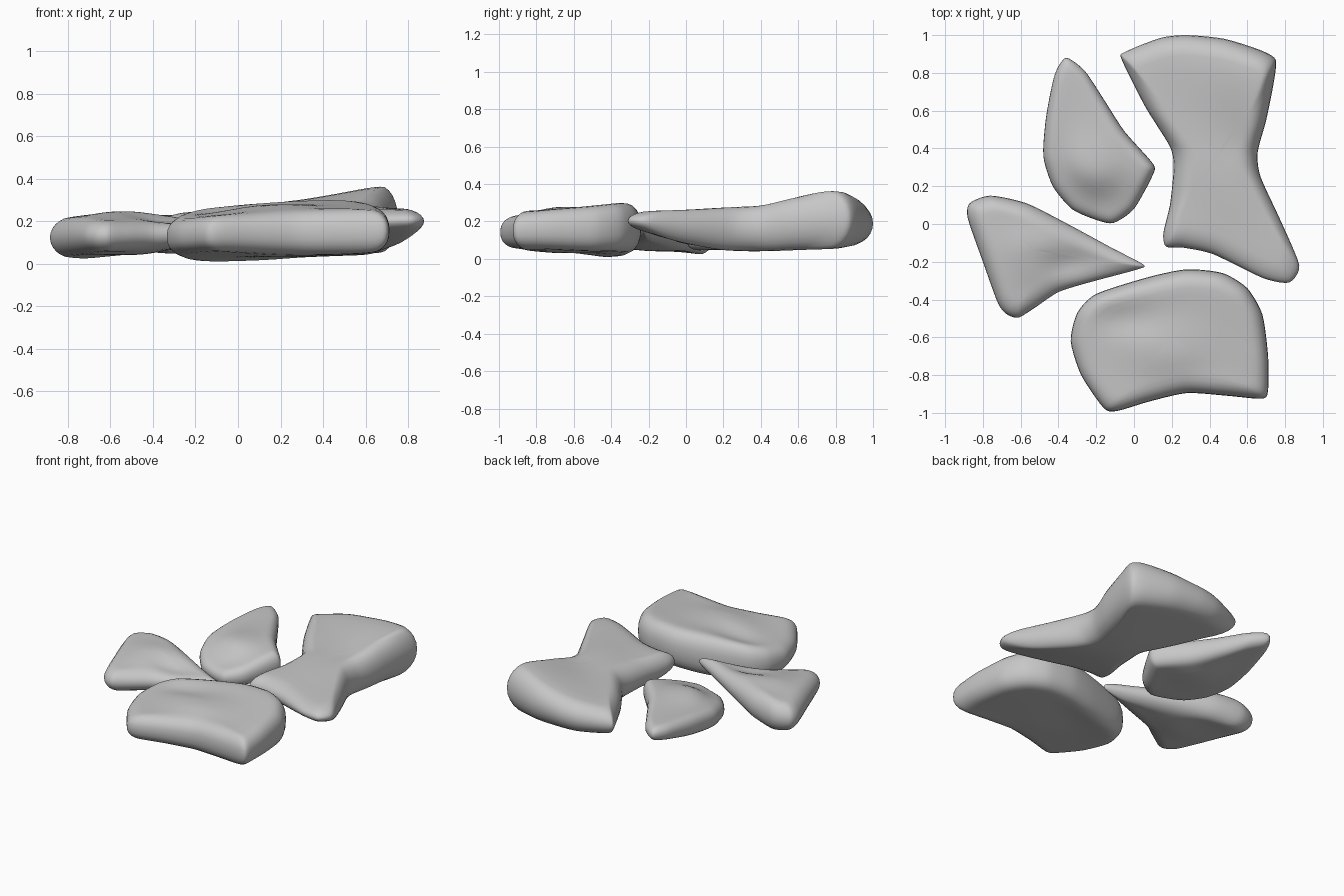
import bpy, math
from mathutils import Vector

if "Cube" in bpy.data.objects:
    bpy.data.objects.remove(bpy.data.objects["Cube"])

stone = bpy.data.materials.new("grey stone")
stone.use_nodes = True
grey = (0.57, 0.57, 0.57, 1)
stone.diffuse_color = grey
stone.node_tree.nodes["Principled BSDF"].inputs["Base Color"].default_value = grey


def smooth_loop(points, steps=5):
    """Closed curve through the points, each holding x, y, low z and high z."""
    pts = [Vector(p) for p in points]
    n = len(pts)
    loop = []
    for i in range(n):
        a, b, c, d = (pts[(i + k) % n] for k in (-1, 0, 1, 2))
        m0, m1 = (c - a) * 0.35, (d - b) * 0.35
        for s in range(steps):
            t = s / steps
            loop.append(b * (2*t**3 - 3*t*t + 1) + m0 * (t**3 - 2*t*t + t)
                        + c * (3*t*t - 2*t**3) + m1 * (t**3 - t*t))
    return loop


def power(v, p):
    return math.copysign(abs(v) ** p, v)


def blend_heights(x, y, loop, centre):
    """Low and high z, weighted by nearness to the rim and the centre."""
    total = low = high = 0
    for k, p in enumerate(loop + [centre]):
        w = ((p.x - x)**2 + (p.y - y)**2 + 0.004) ** -1.5
        if k == len(loop):
            w *= 12
        total += w
        low += w * p.z
        high += w * p.w
    return low / total, high / total


def make_stone(name, outline, centre, inset, bulge=0.9, dent=None):
    """Rounded slab: smooth broad faces joined by a soft, bulging rim."""
    loop = smooth_loop(outline)
    centre = Vector(centre)
    n = len(loop)
    middle = centre.xy
    # how far the rim reaches inward, measured square to the outline
    reach = []
    for i, p in enumerate(loop):
        along = (loop[(i + 3) % n] - loop[i - 3]).xy.normalized()
        out = p.xy - middle
        facing = abs(out.normalized().cross(along))
        reach.append(min(0.45, inset / max(0.5, facing) / out.length))
    reach = [sum(reach[(i + k) % n] for k in range(-3, 4)) / 7 for i in range(n)]
    # each ring: share of the rim inset, height -1..1, blend to the centre
    fill = [k / 7 for k in range(6, 0, -1)]
    rings = [(1, -1, f) for f in fill]
    for k in range(13):
        a = math.radians(-90 + 15 * k)
        rings.append((1 - power(math.cos(a), bulge), power(math.sin(a), bulge), 0))
    rings += [(1, 1, f) for f in reversed(fill)]

    def surface_point(x, y, h):
        low, high = blend_heights(x, y, loop, centre)
        z = (low + high) / 2 + h * (high - low) / 2
        if dent and h > 0:
            z += h * dent(x, y)
        return (x, y, z)

    verts, faces = [], []
    for rim, h, f in rings:
        for p, r in zip(loop, reach):
            spot = middle + (p.xy - middle) * (1 - rim * r) * (1 - f)
            verts.append(surface_point(spot.x, spot.y, h))
    for r in range(len(rings) - 1):
        for i in range(n):
            j = (i + 1) % n
            faces.append((r*n + i, r*n + j, r*n + n + j, r*n + n + i))
    # close both faces at the centre
    verts += [surface_point(middle.x, middle.y, h) for h in (-1, 1)]
    last = (len(rings) - 1) * n
    for i in range(n):
        j = (i + 1) % n
        faces.append((j, i, len(verts) - 2))
        faces.append((last + i, last + j, len(verts) - 1))
    mesh = bpy.data.meshes.new(name)
    mesh.from_pydata(verts, [], faces)
    mesh.materials.append(stone)
    mesh.shade_smooth()
    obj = bpy.data.objects.new(name, mesh)
    bpy.context.collection.objects.link(obj)


def hollow(x0, y0, sx, sy, depth):
    return lambda x, y: -depth * math.exp(-((x - x0) / sx)**2 - ((y - y0) / sy)**2)


# broad slab at the front
make_stone("front_slab", [
    (-.09, -.99, .06, .23), (.08, -.94, .05, .24), (.28, -.895, .04, .25),
    (.5, -.91, .04, .26), (.68, -.925, .05, .25), (.71, -.88, .06, .25),
    (.71, -.7, .05, .27), (.68, -.48, .04, .28), (.6, -.34, .04, .3),
    (.47, -.26, .035, .305), (.28, -.24, .03, .3), (.08, -.28, .005, .29),
    (-.2, -.37, 0, .28), (-.3, -.47, .02, .25), (-.335, -.62, .04, .21),
    (-.28, -.8, .05, .21), (-.16, -.975, .06, .22)],
    (.2, -.6, .03, .28), .1, .85, hollow(-.05, -.5, .2, .1, .025))

# waisted slab on the right, rising toward the back
make_stone("waisted_slab", [
    (.82, -.31, .16, .25), (.875, -.22, .14, .26), (.78, .01, .08, .26),
    (.67, .25, .04, .27), (.655, .38, .035, .29), (.7, .55, .045, .34),
    (.74, .75, .05, .37), (.75, .87, .055, .37), (.67, .92, .06, .365),
    (.48, .98, .07, .33), (.28, 1, .08, .3), (.14, .985, .08, .285),
    (-.05, .91, .09, .26), (-.065, .87, .09, .26), (.06, .62, .07, .265),
    (.19, .41, .05, .265), (.21, .3, .05, .26), (.19, .1, .06, .25),
    (.155, -.05, .08, .25), (.17, -.12, .1, .25), (.26, -.125, .1, .25),
    (.42, -.16, .11, .25), (.68, -.285, .15, .25)],
    (.44, .36, .04, .275), .11, 1)

# pointed stone between the slabs
make_stone("back_pebble", [
    (-.11, .005, .045, .15), (0, .08, .045, .18), (.1, .26, .06, .23),
    (.1, .32, .07, .24), (-.05, .49, .07, .24), (-.16, .66, .09, .23),
    (-.26, .81, .12, .23), (-.36, .88, .14, .23), (-.42, .79, .12, .23),
    (-.465, .57, .08, .22), (-.48, .36, .06, .2), (-.43, .2, .05, .17),
    (-.33, .08, .045, .15), (-.21, .025, .045, .14)],
    (-.2, .33, .045, .245), .065)

# wedge on the left, thinning toward its tip
make_stone("left_wedge", [
    (-.61, -.495, .06, .2), (-.52, -.44, .06, .2), (-.4, -.36, .065, .2),
    (-.24, -.31, .08, .2), (.02, -.24, .12, .2), (.05, -.215, .12, .21),
    (-.12, -.125, .09, .22), (-.36, .005, .06, .23), (-.57, .11, .03, .245),
    (-.76, .15, .01, .23), (-.87, .11, .03, .21), (-.88, .03, .04, .21),
    (-.8, -.2, .04, .22), (-.72, -.42, .05, .21), (-.67, -.48, .06, .2)],
    (-.53, -.14, .04, .25), .09, 1, hollow(-.38, -.21, .2, .08, .025))
